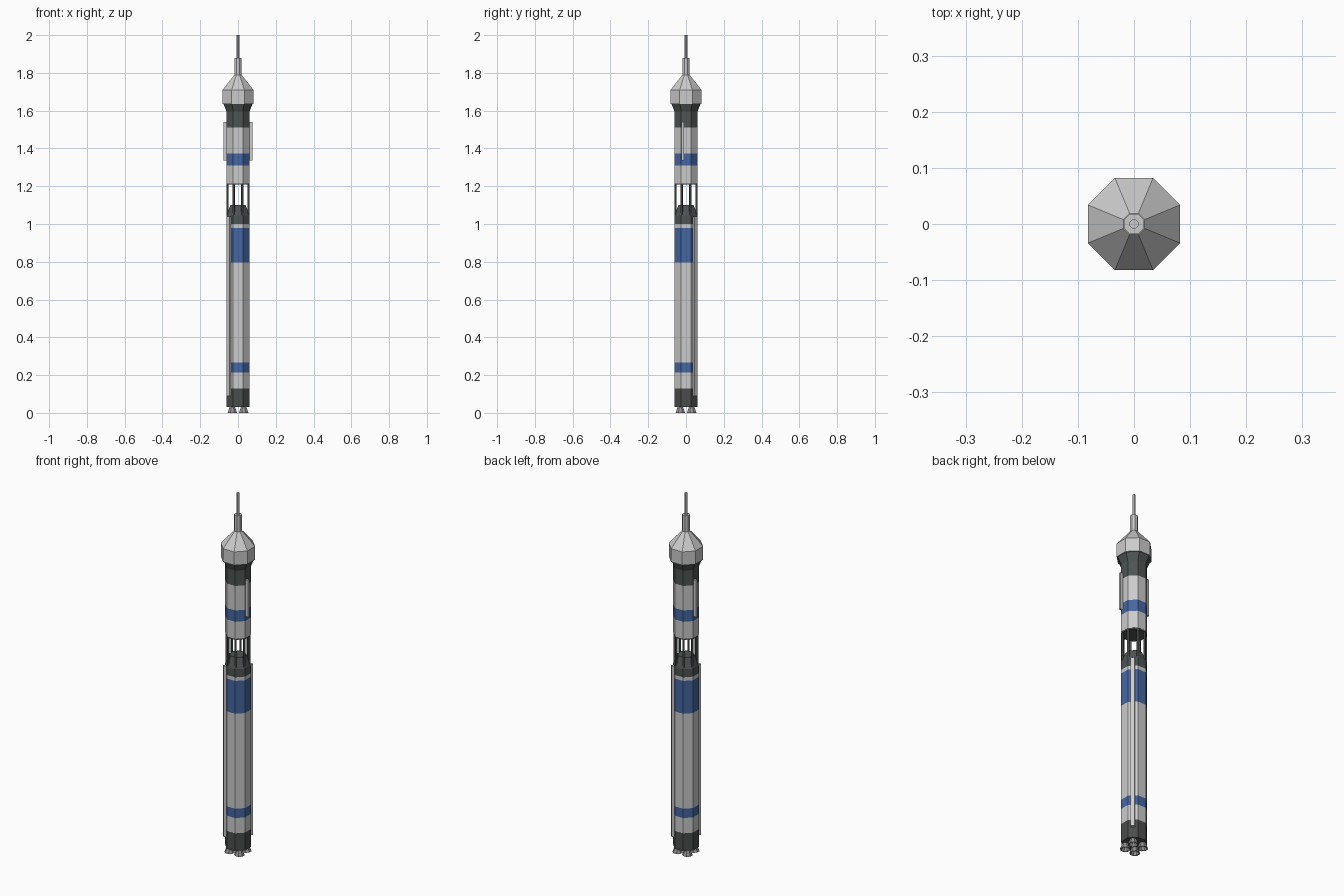
import bpy, bmesh, math
from mathutils import Matrix

if "Cube" in bpy.data.objects:
    bpy.data.objects.remove(bpy.data.objects["Cube"])

SIDES = 8
K = 1 / math.cos(math.pi / SIDES)          # flat-to-corner factor of the octagon


def material(name, r, g, b):
    m = bpy.data.materials.new(name)
    m.diffuse_color = (r, g, b, 1)
    m.use_nodes = True
    m.node_tree.nodes["Principled BSDF"].inputs["Base Color"].default_value = m.diffuse_color
    return m


PALE = material("pale_grey", 0.60, 0.60, 0.60)
BLUE = material("band_blue", 0.06, 0.135, 0.36)
DARK = material("dark_grey_green", 0.075, 0.09, 0.088)
BASE = material("base_charcoal", 0.07, 0.073, 0.073)
STEEL = material("nozzle_grey", 0.30, 0.30, 0.30)


def finish(bm, name, mats):
    me = bpy.data.meshes.new(name)
    bm.to_mesh(me)
    bm.free()
    for m in mats:
        me.materials.append(m)
    ob = bpy.data.objects.new(name, me)
    bpy.context.collection.objects.link(ob)
    return ob


def stack(name, profile, centre=(0, 0)):
    """Octagonal turned part. Profile: (flat radius, height, material of the band above)."""
    bm = bmesh.new()
    mats = list(dict.fromkeys(p[2] for p in profile))
    rings = []
    for r, z, _ in profile:
        angles = [(i + 0.5) * math.tau / SIDES for i in range(SIDES)]
        rings.append([bm.verts.new((centre[0] + r * K * math.cos(a),
                                    centre[1] + r * K * math.sin(a), z)) for a in angles])
    for k in range(len(rings) - 1):
        for i in range(SIDES):
            j = (i + 1) % SIDES
            f = bm.faces.new((rings[k][i], rings[k][j], rings[k + 1][j], rings[k + 1][i]))
            f.material_index = mats.index(profile[k][2])
    bm.faces.new(rings[0][::-1]).material_index = mats.index(profile[0][2])
    bm.faces.new(rings[-1]).material_index = mats.index(profile[-1][2])
    return finish(bm, name, mats)


def side_box(name, angle, r0, r1, offset, width, z0, z1, mat):
    """Box standing out from the hull between radii r0 and r1 at the given angle."""
    bm = bmesh.new()
    bmesh.ops.create_cube(bm, size=1)
    bmesh.ops.scale(bm, vec=(r1 - r0, width, z1 - z0), verts=bm.verts)
    bmesh.ops.translate(bm, vec=((r0 + r1) / 2, offset, (z0 + z1) / 2), verts=bm.verts)
    bmesh.ops.rotate(bm, cent=(0, 0, 0), matrix=Matrix.Rotation(angle, 3, 'Z'), verts=bm.verts)
    return finish(bm, name, [mat])


R = 0.061

# Lower stage with painted bands and tapered top
stack("lower_stage", [
    (R, 0.03, BASE), (R, 0.13, PALE), (R, 0.215, BLUE), (R, 0.267, PALE),
    (R, 0.797, BLUE), (R, 0.98, PALE), (R, 1.0, DARK), (R, 1.045, DARK),
    (0.04, 1.10, DARK)])

# Upper stage with dark underside and flared collar
stack("upper_stage_underside", [(R - 0.001, 1.208, DARK), (R - 0.001, 1.216, DARK)])
stack("upper_stage", [
    (R, 1.215, PALE), (R, 1.31, BLUE), (R, 1.373, PALE), (R, 1.51, DARK),
    (R, 1.595, DARK), (0.077, 1.637, DARK)])

# Capsule fairing and escape tower
stack("nose_fairing", [(0.082, 1.636, PALE), (0.082, 1.71, PALE), (0.019, 1.79, PALE)])
stack("escape_tower", [(0.018, 1.785, PALE), (0.018, 1.88, PALE)])
stack("tower_tip", [(0.008, 1.875, PALE), (0.008, 2.0, PALE)])

# Open truss between the stages, one strut per corner
for i in range(SIDES):
    side_box(f"truss_strut_{i + 1}", (i + 0.5) * math.tau / SIDES,
             0.055, 0.064, 0, 0.009, 1.03, 1.212, DARK)

# Cable ducts and folded panels, each with a twin on the opposite side
for i in range(2):
    side_box(f"cable_duct_{i + 1}", math.radians(45 + 180 * i),
             0.055, 0.075, 0, 0.02, 0.09, 1.04, PALE)
    side_box(f"folded_panel_{i + 1}", math.pi * i,
             0.055, 0.078, -0.017, 0.011, 1.335, 1.54, PALE)

# Four engine nozzles with recessed bells
for i in range(4):
    c = (0.03 * (-1) ** i, 0.03 * (-1) ** (i // 2))
    stack(f"engine_nozzle_{i + 1}", [
        (0.010, 0.022, STEEL), (0.020, 0.0, STEEL), (0.025, 0.0, STEEL),
        (0.013, 0.035, STEEL)], c)
